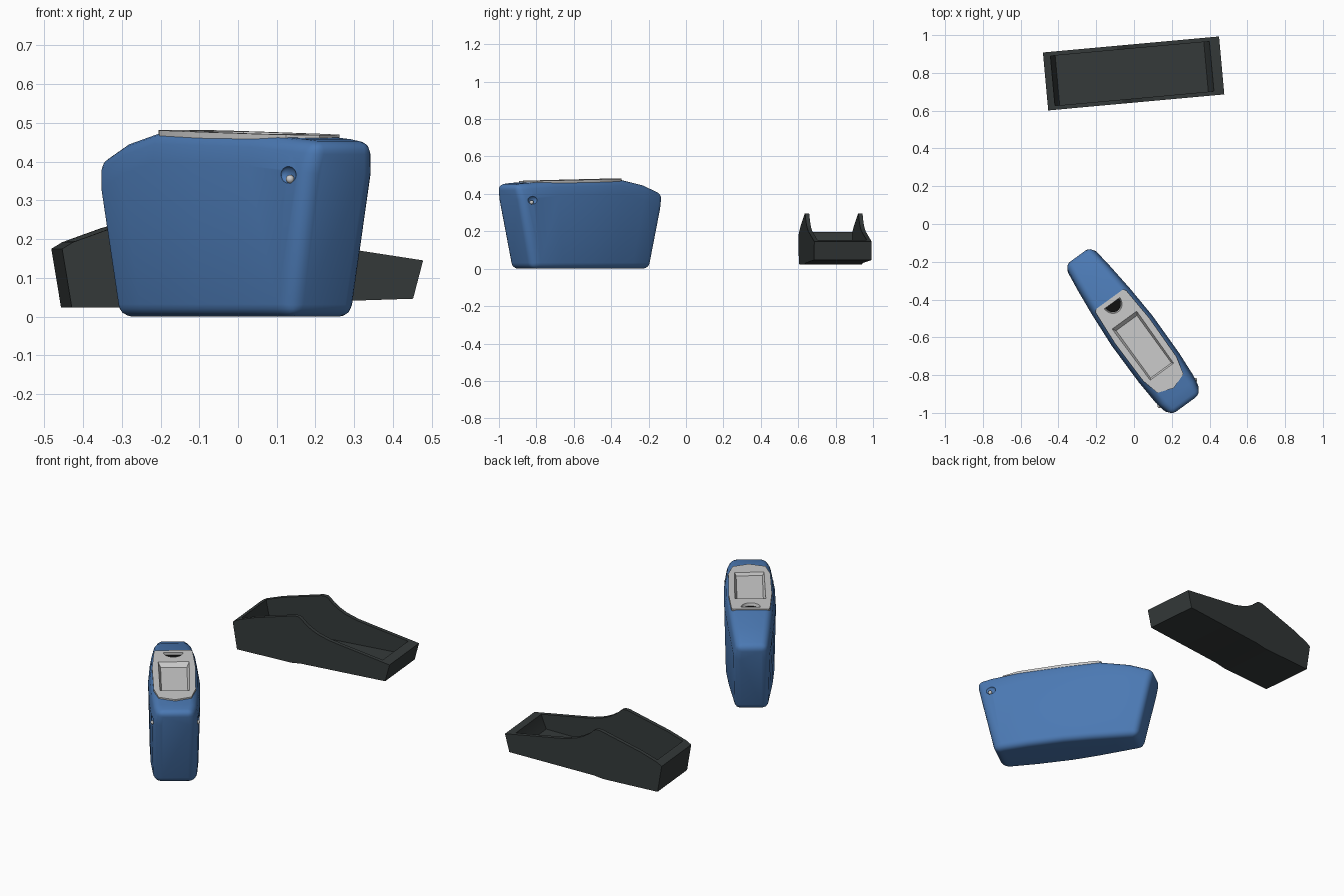
import bpy, bmesh, math
from mathutils import Matrix

if "Cube" in bpy.data.objects:
    bpy.data.objects.remove(bpy.data.objects["Cube"])

def mat(name, c):
    m = bpy.data.materials.new(name)
    m.diffuse_color = (*c, 1)
    m.use_nodes = True
    m.node_tree.nodes["Principled BSDF"].inputs["Base Color"].default_value = m.diffuse_color
    return m

BLUE = mat("blue", (0.07, 0.19, 0.45))
DARK = mat("charcoal", (0.035, 0.042, 0.042))
BLACK = mat("black", (0.005, 0.005, 0.005))
BODY = Matrix.Translation((-0.01, -0.565, 0)) @ Matrix.Rotation(math.radians(-54), 4, 'Z')
TRAY = Matrix.Translation((-0.002, 0.797, 0)) @ Matrix.Rotation(math.radians(5.2), 4, 'Z')

def finish(bm, name, mx, material):
    bmesh.ops.recalc_face_normals(bm, faces=bm.faces)
    me = bpy.data.meshes.new(name)
    bm.to_mesh(me)
    bm.free()
    ob = bpy.data.objects.new(name, me)
    bpy.context.collection.objects.link(ob)
    ob.matrix_world = mx
    if material:
        me.materials.append(material)
    return ob

def loft(name, rings, mx, material=None):
    bm = bmesh.new()
    vs = [[bm.verts.new(p) for p in r] for r in rings]
    n = len(vs[0])
    for a, b in zip(vs, vs[1:]):
        for i in range(n):
            j = (i + 1) % n
            bm.faces.new((a[i], a[j], b[j], b[i]))
    bm.faces.new(vs[0])
    bm.faces.new(vs[-1])
    return finish(bm, name, mx, material)

def ball(name, loc, size, mx, material=None):
    bm = bmesh.new()
    bmesh.ops.create_uvsphere(bm, u_segments=20, v_segments=12, radius=1,
                              matrix=Matrix.Translation(loc) @ Matrix.Diagonal((*size, 1)))
    return finish(bm, name, mx, material)

def apply(ob, kind, **props):
    m = ob.modifiers.new(kind, kind)
    for k, v in props.items():
        setattr(m, k, v)
    bpy.context.view_layer.objects.active = ob
    bpy.ops.object.modifier_apply(modifier=m.name)

def cut(ob, cutter, remove=True):
    apply(ob, 'BOOLEAN', operation='DIFFERENCE', object=cutter, solver='EXACT')
    if remove:
        bpy.data.objects.remove(cutter)

def smooth(ob, angle=32):
    bpy.ops.object.select_all(action='DESELECT')
    ob.select_set(True)
    bpy.context.view_layer.objects.active = ob
    bpy.ops.object.shade_smooth_by_angle(angle=math.radians(angle))

# Housing: stations of (bottom u, top u, half width, top height)
rings = []
for ub, ut, hw, zt in [(-.405, -.495, .09, .40), (-.27, -.36, .107, .447), (-.15, -.2, .122, .477),
                       (0, 0, .134, .474), (.2, .25, .132, .469), (.34, .41, .122, .458),
                       (.39, .49, .105, .45)]:
    def pt(z, w):
        return (ub + (ut - ub) * z / zt, w * hw, z)
    zs = zt - .08
    rings.append([pt(0, -.93), pt(zs, -1), pt(zt, -.87), pt(zt, .87), pt(zs, 1), pt(0, .93)])
housing = loft("housing", rings, BODY, BLUE)
apply(housing, 'BEVEL', width=.032, segments=4, limit_method='ANGLE', angle_limit=math.radians(36))

# Face plate set flush into the top of the housing
outline = [(-.205, -.092), (-.19, -.1), (0, -.113), (.25, -.109), (.345, -.085), (.375, 0)]
outline += [(u, -v) for u, v in reversed(outline[:-1])]
plate = loft("face_plate", [[(u, v, .41) for u, v in outline],
                            [(u, v, .481 - .021 * (u + .2)) for u, v in outline]], BODY)
cut(housing, plate, remove=False)

# Shallow screen recess
def rect(u0, u1, w, z):
    return [(u0, -w, z), (u1, -w, z), (u1, w, z), (u0, w, z)]
cut(plate, loft("screen_cutter", [rect(-.05, .26, .068, .455), rect(-.075, .275, .084, .485)], BODY))

# Half-round slot at the back of the plate, with a black bottom
def half_round(s, z):
    return [(-.18 + .055 * s * math.sin(math.pi * i / 14), .05 * s * math.cos(math.pi * i / 14), z)
            for i in range(15)]
cut(plate, loft("slot_cutter", [half_round(.9, .455), half_round(1.1, .50)], BODY))
loft("slot_bottom", [half_round(.88, .44), half_round(.88, .465)], BODY, BLACK)

# Side pins in small dents
for s, side in ((-1, "left"), (1, "right")):
    cut(housing, ball("dent_cutter", (.405, s * .122, .366), (.03, .014, .022), BODY))
    ball("pin_" + side, (.407, s * .117, .355), (.011, .011, .011), BODY)

# Cradle: side profile extruded, then hollowed
def extrude(name, prof, w, material=None):
    return loft(name, [[(u, -w, z) for u, z in prof], [(u, w, z) for u, z in prof]], TRAY, material)

cradle = extrude("cradle", [
    (-.443, .024), (-.12, .022), (-.06, .03), (.442, .046), (.468, .145), (.2, .186), (.11, .2), (.04, .22),
    (0, .239), (-.035, .262), (-.06, .285), (-.075, .294), (-.1, .294), (-.34, .228), (-.44, .192), (-.468, .175)],
    .154, DARK)
cut(cradle, extrude("cradle_cutter", [
    (-.405, .055), (-.1, .055), (.385, .075), (.415, .15), (.43, .5), (-.435, .5), (-.43, .18)], .132))

for ob in list(bpy.context.collection.objects):
    smooth(ob, 20 if ob.name == "cradle" else 34)
